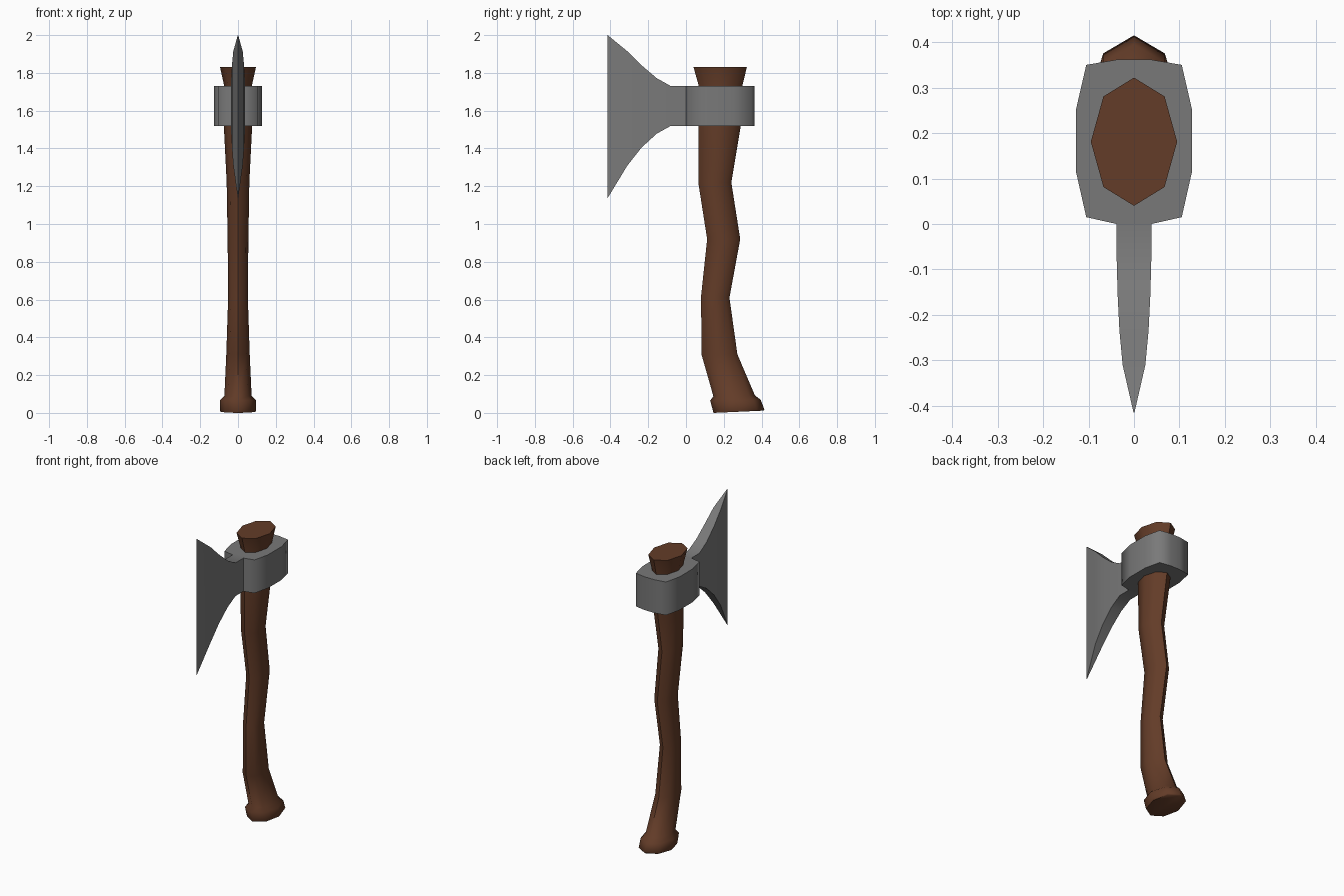
import bpy, bmesh, math

if "Cube" in bpy.data.objects:
    bpy.data.objects.remove(bpy.data.objects["Cube"])


def material(name, rgb):
    m = bpy.data.materials.new(name)
    m.diffuse_color = (*rgb, 1)
    m.use_nodes = True
    m.node_tree.nodes["Principled BSDF"].inputs["Base Color"].default_value = m.diffuse_color
    return m


WOOD = material("brown_wood", (0.125, 0.045, 0.021))
STEEL = material("grey_steel", (0.19, 0.19, 0.19))


def loft(name, rings, mat, angle=60):
    """Skin a list of equal-length point rings and cap both ends."""
    bm = bmesh.new()
    vs = [[bm.verts.new(p) for p in ring] for ring in rings]
    n = len(vs[0])
    for a, b in zip(vs, vs[1:]):
        for i in range(n):
            j = (i + 1) % n
            bm.faces.new((a[i], a[j], b[j], b[i]))
    bm.faces.new(vs[0][::-1])
    bm.faces.new(vs[-1])
    bmesh.ops.remove_doubles(bm, verts=bm.verts, dist=1e-5)
    bmesh.ops.recalc_face_normals(bm, faces=bm.faces)
    me = bpy.data.meshes.new(name)
    bm.to_mesh(me)
    bm.free()
    me.materials.append(mat)
    ob = bpy.data.objects.new(name, me)
    bpy.context.collection.objects.link(ob)
    bpy.ops.object.select_all(action='DESELECT')
    ob.select_set(True)
    bpy.context.view_layer.objects.active = ob
    bpy.ops.object.shade_smooth_by_angle(angle=math.radians(angle))
    return ob


def octagon(y0, z0, y1, z1, hx):
    """Eight-sided ring between a front point and a back point."""
    ring = []
    for k in range(8):
        a = k * math.pi / 4
        t = 0.5 - 0.5 * math.cos(a)
        ring.append((hx * math.sin(a), y0 + (y1 - y0) * t, z0 + (z1 - z0) * t))
    return ring


# Handle with its swollen pommel and flared top: front y, z, back y, z, half width
sections = [
    (0.145, 0.0, 0.41, 0.012, 0.092),
    (0.143, 0.01, 0.415, 0.018, 0.096),
    (0.128, 0.065, 0.395, 0.07, 0.096),
    (0.145, 0.088, 0.365, 0.092, 0.072),
    (0.082, 0.31, 0.272, 0.31, 0.062),
    (0.08, 0.62, 0.23, 0.61, 0.052),
    (0.112, 0.92, 0.287, 0.92, 0.055),
    (0.065, 1.22, 0.24, 1.22, 0.06),
    (0.065, 1.52, 0.29, 1.52, 0.075),
    (0.068, 1.73, 0.298, 1.73, 0.073),
    (0.04, 1.83, 0.322, 1.83, 0.095),
]
loft("handle", [octagon(*s) for s in sections], WOOD)

# Steel collar around the handle, mirrored half outline
half = [(0.038, 0.0), (0.105, 0.015), (0.128, 0.117),
        (0.128, 0.25), (0.105, 0.35), (0.035, 0.362)]
outline = half + [(-x, y) for x, y in reversed(half)]
loft("collar", [[(x, y, z) for x, y in outline] for z in (1.52, 1.73)], STEEL, 70)

# Blade flaring forward to a sharp edge: y, bottom z, top z, half thickness
blade = [
    (0.02, 1.52, 1.73, 0.038),
    (-0.08, 1.52, 1.73, 0.038),
    (-0.155, 1.478, 1.772, 0.036),
    (-0.235, 1.405, 1.84, 0.032),
    (-0.31, 1.31, 1.914, 0.025),
    (-0.415, 1.137, 2.0, 0.001),
]
loft("blade", [[(-h, y, a), (h, y, a), (h, y, b), (-h, y, b)]
               for y, a, b, h in blade], STEEL, 50)
